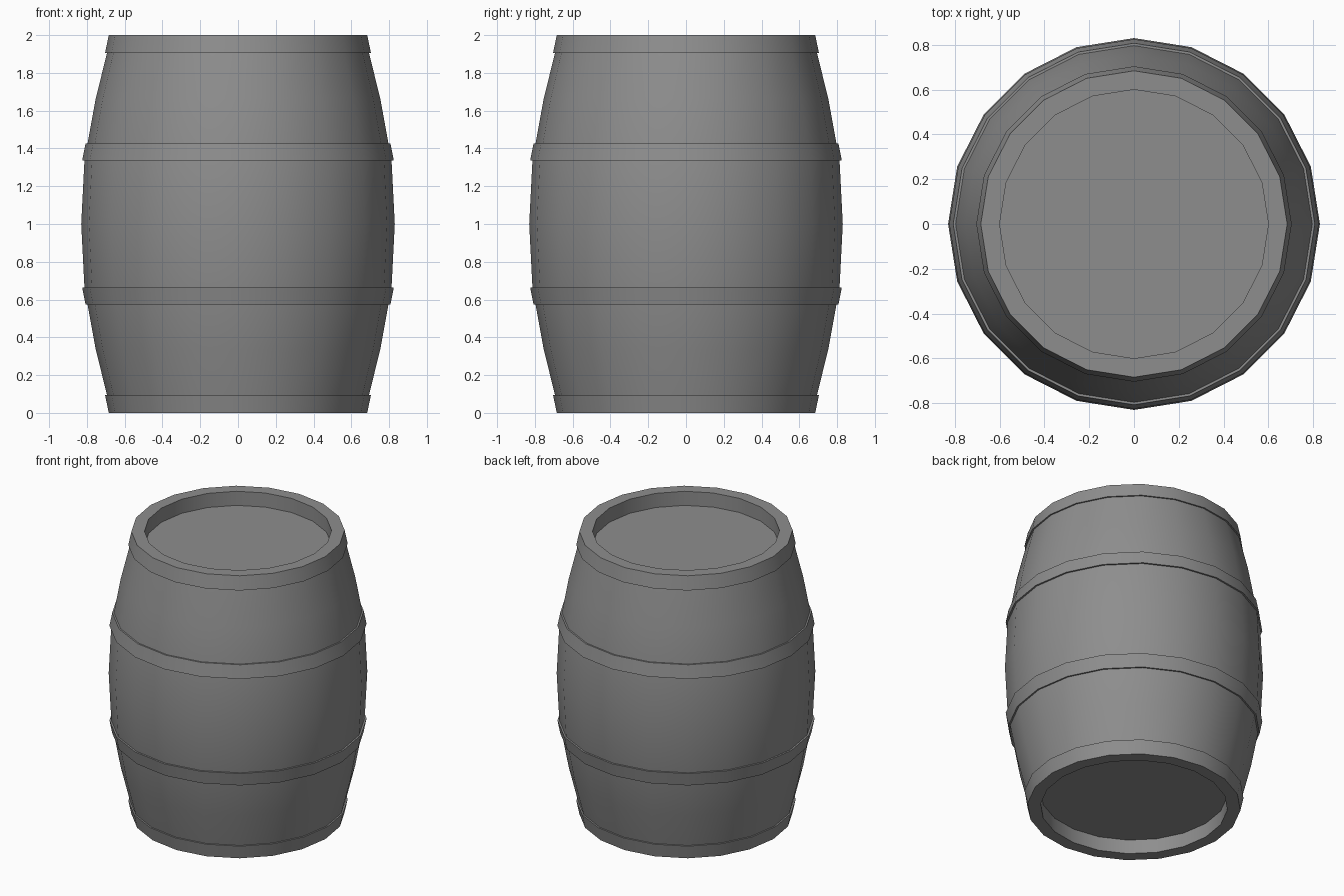
import bpy
import bmesh
import math

cube = bpy.data.objects.get("Cube")
if cube:
    bpy.data.objects.remove(cube, do_unlink=True)

SIDES = 20
GREY = (0.27, 0.27, 0.27, 1.0)

mat = bpy.data.materials.new("barrel grey")
mat.use_nodes = True
mat.diffuse_color = GREY
mat.node_tree.nodes["Principled BSDF"].inputs["Base Color"].default_value = GREY


def lathe(name, profile, closed=False):
    """Spin (radius, height) points around z; open profiles get end caps."""
    bm = bmesh.new()
    rings = []
    for r, z in profile:
        ring = []
        for i in range(SIDES):
            a = math.tau * i / SIDES
            ring.append(bm.verts.new((r * math.cos(a), r * math.sin(a), z)))
        rings.append(ring)
    pairs = list(zip(rings, rings[1:]))
    if closed:
        pairs.append((rings[-1], rings[0]))
    else:
        bm.faces.new(rings[0])
        bm.faces.new(rings[-1])
    for low, high in pairs:
        for i in range(SIDES):
            j = (i + 1) % SIDES
            bm.faces.new((low[i], low[j], high[j], high[i]))
    bmesh.ops.recalc_face_normals(bm, faces=bm.faces)
    mesh = bpy.data.meshes.new(name)
    bm.to_mesh(mesh)
    bm.free()
    mesh.materials.append(mat)
    obj = bpy.data.objects.new(name, mesh)
    bpy.context.collection.objects.link(obj)
    bpy.ops.object.select_all(action="DESELECT")
    obj.select_set(True)
    bpy.context.view_layer.objects.active = obj
    bpy.ops.object.shade_smooth_by_angle(angle=math.radians(35))
    return obj


# Bulging body with a recessed head at each end
lower = [(0.6, 0.1), (0.6, 0), (0.67, 0), (0.753, 0.335), (0.813, 0.665)]
upper = [(r, 2 - z) for r, z in reversed(lower)]
lathe("barrel_body", lower + [(0.83, 1.0)] + upper)


# Hoops: narrow edge towards the barrel end, wide edge towards the middle
def hoop_pair(name, end_r, end_z, mid_r, mid_z, thickness):
    band = [(end_r, end_z), (mid_r, mid_z),
            (mid_r - thickness, mid_z), (end_r - thickness, end_z)]
    lathe("lower_" + name, band, closed=True)
    lathe("upper_" + name, [(r, 2 - z) for r, z in band], closed=True)


hoop_pair("end_hoop", 0.684, 0.0, 0.704, 0.095, 0.04)
hoop_pair("middle_hoop", 0.807, 0.573, 0.825, 0.665, 0.04)
